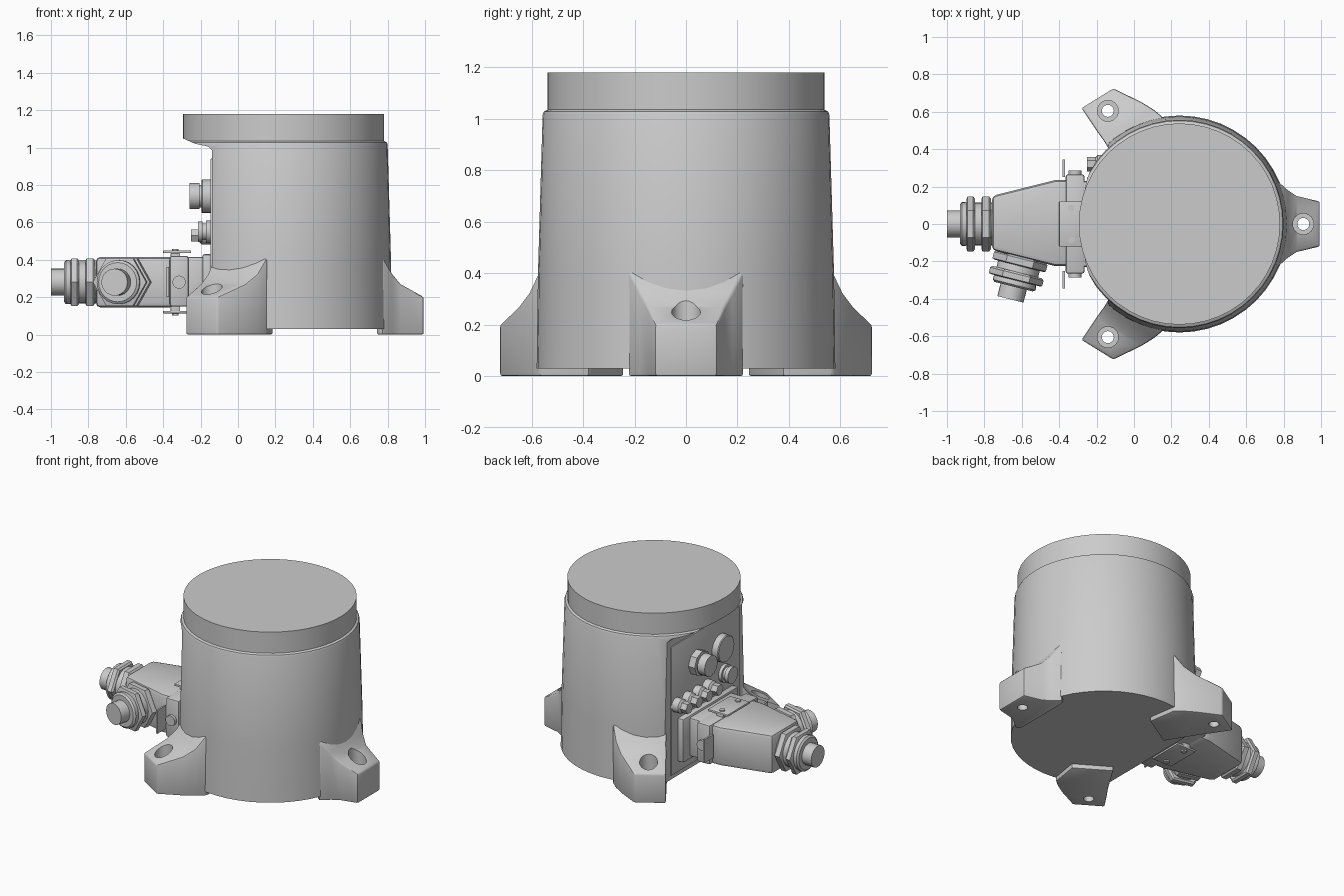
import bpy, bmesh, math
from mathutils import Vector, Matrix

HUB = 0.243
PANEL_X = -0.14

cube = bpy.data.objects.get("Cube")
if cube:
    bpy.data.objects.remove(cube, do_unlink=True)


def finish(name, bm, bevel=0.0, angle=30):
    bmesh.ops.recalc_face_normals(bm, faces=bm.faces)
    mesh = bpy.data.meshes.new(name)
    bm.to_mesh(mesh)
    bm.free()
    ob = bpy.data.objects.new(name, mesh)
    bpy.context.collection.objects.link(ob)
    if bevel:
        mod = ob.modifiers.new("Bevel", 'BEVEL')
        mod.width, mod.segments, mod.limit_method = bevel, 2, 'ANGLE'
        apply_modifier(ob, mod)
    smooth(ob, angle)
    return ob


def select(ob):
    bpy.ops.object.select_all(action='DESELECT')
    bpy.context.view_layer.objects.active = ob
    ob.select_set(True)


def smooth(ob, angle=30):
    select(ob)
    bpy.ops.object.shade_smooth_by_angle(angle=math.radians(angle))


def apply_modifier(ob, mod):
    select(ob)
    bpy.ops.object.modifier_apply(modifier=mod.name)


def cut(ob, cutter):
    mod = ob.modifiers.new("Cut", 'BOOLEAN')
    mod.operation, mod.solver, mod.object = 'DIFFERENCE', 'EXACT', cutter
    apply_modifier(ob, mod)
    bpy.data.objects.remove(cutter, do_unlink=True)
    smooth(ob)


def loft(bm, rings):
    """Skin a list of equal-length closed rings and cap both ends."""
    rows = [[bm.verts.new(p) for p in ring] for ring in rings]
    n = len(rows[0])
    for a, b in zip(rows, rows[1:]):
        for i in range(n):
            j = (i + 1) % n
            bm.faces.new((a[i], a[j], b[j], b[i]))
    bm.faces.new(rows[0])
    bm.faces.new(rows[-1])


def turned(name, profile, origin, direction=(0, 0, 1), sides=24):
    """Turn (radius, distance) points about an axis."""
    bm = bmesh.new()
    steps = [2 * math.pi * i / sides for i in range(sides)]
    loft(bm, [[(r * math.cos(t), r * math.sin(t), h) for t in steps] for r, h in profile])
    turn = Vector(direction).to_track_quat('Z', 'Y').to_matrix().to_4x4()
    bm.transform(Matrix.Translation(origin) @ turn)
    return finish(name, bm)


def box(name, low, high, bevel=0.0):
    bm = bmesh.new()
    bmesh.ops.create_cube(bm, size=1)
    low, high = Vector(low), Vector(high)
    for v in bm.verts:
        v.co = (low + high) / 2 + v.co * (high - low)
    return finish(name, bm, bevel)


def prism(name, ring_a, ring_b, bevel=0.0):
    bm = bmesh.new()
    loft(bm, [ring_a, ring_b])
    return finish(name, bm, bevel)


# Tapered drum with a stepped top collar, cut flat under the overhang
body = turned("body", [(0.58, 0.03), (0.575, 0.4), (0.557, 1.015), (0.552, 1.028),
                       (0.538, 1.035), (0.538, 1.18)], (HUB, 0, 0), sides=48)
side = [(PANEL_X, -0.1), (PANEL_X, 0.985), (-0.16, 1.005), (-0.23, 1.02),
        (-0.298, 1.05), (-0.6, 1.05), (-0.6, -0.1)]
cut(body, prism("panel_cutter", [(x, -1, z) for x, z in side], [(x, 1, z) for x, z in side]))
box("rear_panel", (PANEL_X - 0.008, -0.37, 0.06), (PANEL_X + 0.02, 0.37, 0.94), 0.004)


# Flared feet: sections are (distance from hub, left width, right width, height)
def foot(name, angle, sections, hole, flip=1):
    u = Vector((math.cos(angle), math.sin(angle), 0))
    n = Vector((-u.y, u.x, 0))
    rings = []
    for d, left, right, top in sections:
        ring = [u * d + n * left, u * d - n * right]
        ring += [p + Vector((0, 0, top)) for p in reversed(ring)]
        rings.append([(HUB + p.x, p.y * flip, p.z) for p in ring])
    bm = bmesh.new()
    loft(bm, rings)
    ob = finish(name, bm, 0.01)
    x, y = hole
    cut(ob, turned("hole_cutter", [(0.032, -0.1), (0.032, 0.14), (0.056, 0.14), (0.056, 0.6)],
                   (x, y * flip, 0)))


foot("left_foot", 0, [(0.75, 0.12, 0.12, 0.2), (0.625, 0.15, 0.15, 0.27),
                      (0.58, 0.18, 0.18, 0.325), (0.53, 0.225, 0.225, 0.41),
                      (0.5, 0.2, 0.2, 0.41)], (0.905, 0))
side_sections = [(0.802, 0.12, 0.08, 0.2), (0.66, 0.115, 0.17, 0.27),
                 (0.59, 0.11, 0.205, 0.325), (0.53, 0.11, 0.225, 0.41),
                 (0.35, 0.11, 0.15, 0.41)]
for name, flip in (("back_foot", 1), ("front_foot", -1)):
    foot(name, math.radians(121.7), side_sections, (-0.14, 0.605), flip)

# Sockets and plugs on the flat panel
OUT = (-1, 0, 0)
turned("round_plug", [(0.09, 0), (0.09, 0.05), (0.085, 0.055)], (PANEL_X, -0.16, 0.74), OUT)
turned("large_socket_base", [(0.085, 0), (0.085, 0.055)], (PANEL_X, 0.1, 0.74), OUT, 8)
turned("large_socket", [(0.06, 0), (0.06, 0.065), (0.07, 0.065), (0.07, 0.12)],
       (PANEL_X, 0.1, 0.74), OUT)
turned("small_socket", [(0.06, 0), (0.06, 0.03), (0.045, 0.03), (0.045, 0.05),
                        (0.055, 0.05), (0.055, 0.075)], (PANEL_X, -0.2, 0.55), OUT)
for i in range(4):
    at = (PANEL_X, 0.32 - 0.11 * i, 0.53)
    turned(f"air_fitting_base_{i + 1}", [(0.048, 0), (0.048, 0.055), (0.03, 0.07)], at, OUT, 16)
    turned(f"air_fitting_{i + 1}", [(0.038, 0.06), (0.038, 0.11)], at, OUT, 6)

# Plug housing, locking frame and tapered hood
box("housing_flange", (-0.19, -0.3, 0.13), (PANEL_X, 0.3, 0.43), 0.012)
box("housing_base", (-0.29, -0.23, 0.15), (-0.17, 0.23, 0.415), 0.015)
box("locking_frame", (-0.365, -0.265, 0.15), (-0.265, 0.265, 0.42), 0.012)
outline = [(-0.76, 0.15), (-0.42, 0.235), (-0.34, 0.235), (-0.34, -0.225),
           (-0.42, -0.225), (-0.76, -0.14)]
prism("hood", [(x, y, 0.145) for x, y in outline], [(x, y, 0.415) for x, y in outline], 0.025)
for label, z in (("upper", 0.435), ("lower", 0.113)):
    box(f"{label}_clasp", (-0.4, -0.12, z), (-0.25, 0.12, z + 0.014), 0.003)
    for i, y in enumerate((-0.085, 0.085)):
        box(f"{label}_clasp_arm_{i + 1}", (-0.36, y - 0.03, min(z, 0.4)),
            (-0.31, y + 0.03, max(z, 0.16)), 0.004)
        turned(f"{label}_clasp_pin_{i + 1}", [(0.018, -0.01), (0.018, 0.022)],
               (-0.335, y, z), sides=12)
for label, s in (("back", 1), ("front", -1)):
    ys = sorted((s * 0.25, s * 0.345))
    box(f"{label}_lever", (-0.382, ys[0], 0.2), (-0.37, ys[1], 0.36))
    turned(f"{label}_lever_pivot", [(0.035, 0), (0.035, 0.025)], (-0.315, s * 0.26, 0.28), (0, s, 0))


# Cable glands: two hex nuts, collars and a cable stub
def gland(name, origin, direction):
    turned(name + "_collar", [(0.115, -0.05), (0.115, 0.13), (0.118, 0.14), (0.118, 0.155),
                              (0.105, 0.165)], origin, direction)
    for i, (a, b) in enumerate(((0.005, 0.05), (0.09, 0.13))):
        turned(f"{name}_nut_{i + 1}", [(0.135, a - 0.005), (0.147, a + 0.005),
                                       (0.147, b - 0.005), (0.135, b)], origin, direction, 6)
    turned(name + "_cable", [(0.072, 0.1), (0.072, 0.235)], origin, direction)


gland("end_gland", (-0.765, 0, 0.28), OUT)
gland("side_gland", (-0.603, -0.175, 0.28), (-0.245, -0.97, 0))
